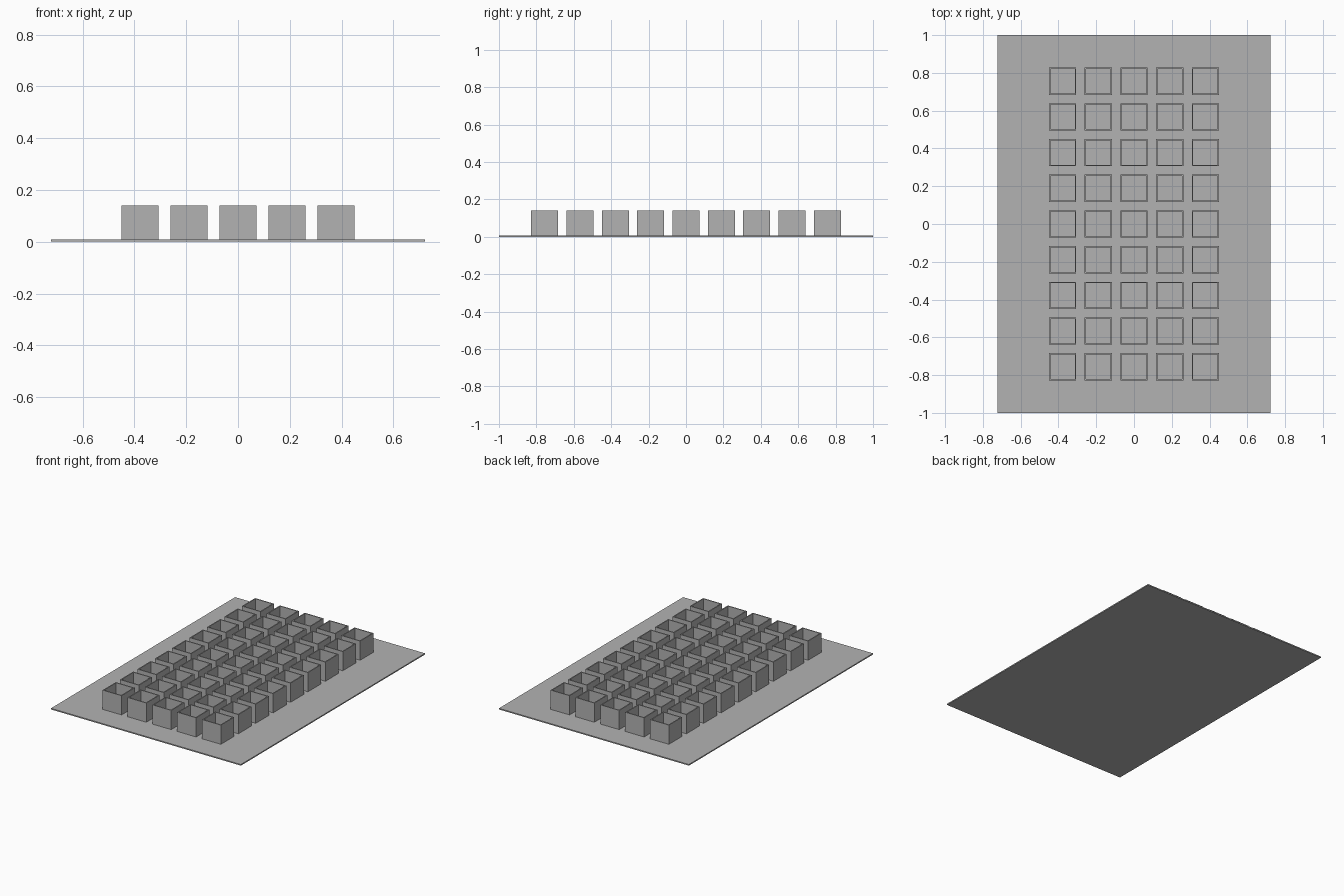
import bpy
import bmesh

cube = bpy.data.objects.get("Cube")
if cube:
    bpy.data.objects.remove(cube, do_unlink=True)

WIDTH, DEPTH, PLATE = 1.444, 2.0, 0.008
COLUMNS, ROWS, PITCH = 5, 9, 0.189
OUTER, WALL, TOP = 0.144, 0.01, 0.14

grey = bpy.data.materials.new("plain grey")
grey.use_nodes = True
colour = (0.45, 0.45, 0.45, 1)
grey.diffuse_color = colour
grey.node_tree.nodes["Principled BSDF"].inputs["Base Color"].default_value = colour


def add_object(name, bm):
    mesh = bpy.data.meshes.new(name)
    bm.to_mesh(mesh)
    bm.free()
    mesh.materials.append(grey)
    obj = bpy.data.objects.new(name, mesh)
    bpy.context.collection.objects.link(obj)
    return obj


# Thin base plate
bm = bmesh.new()
bmesh.ops.create_cube(bm, size=1)
bmesh.ops.scale(bm, vec=(WIDTH, DEPTH, PLATE), verts=bm.verts)
bmesh.ops.translate(bm, vec=(0, 0, PLATE / 2), verts=bm.verts)
add_object("base_plate", bm)

# One open square cell: a box with its top inset and pushed down to the plate
bm = bmesh.new()
bmesh.ops.create_cube(bm, size=1)
bmesh.ops.scale(bm, vec=(OUTER, OUTER, TOP - PLATE), verts=bm.verts)
bmesh.ops.translate(bm, vec=(0, 0, (TOP + PLATE) / 2), verts=bm.verts)
top = max(bm.faces, key=lambda f: f.calc_center_median().z)
bmesh.ops.inset_region(bm, faces=[top], thickness=WALL)
pocket = bmesh.ops.extrude_discrete_faces(bm, faces=[top])["faces"][0]
bmesh.ops.translate(bm, vec=(0, 0, PLATE - TOP), verts=pocket.verts)
# The plate itself closes the bottom of the cell
flat = [f for f in bm.faces if f.calc_center_median().z < PLATE + 0.001]
bmesh.ops.delete(bm, geom=flat, context="FACES")
cell = add_object("cell_grid", bm)
cell.location = (-PITCH * (COLUMNS - 1) / 2, -PITCH * (ROWS - 1) / 2, 0)

# Repeat the cell in columns and rows
for axis, count in enumerate((COLUMNS, ROWS)):
    array = cell.modifiers.new("repeat", "ARRAY")
    array.count = count
    array.use_relative_offset = False
    array.use_constant_offset = True
    step = [0, 0, 0]
    step[axis] = PITCH
    array.constant_offset_displace = step
